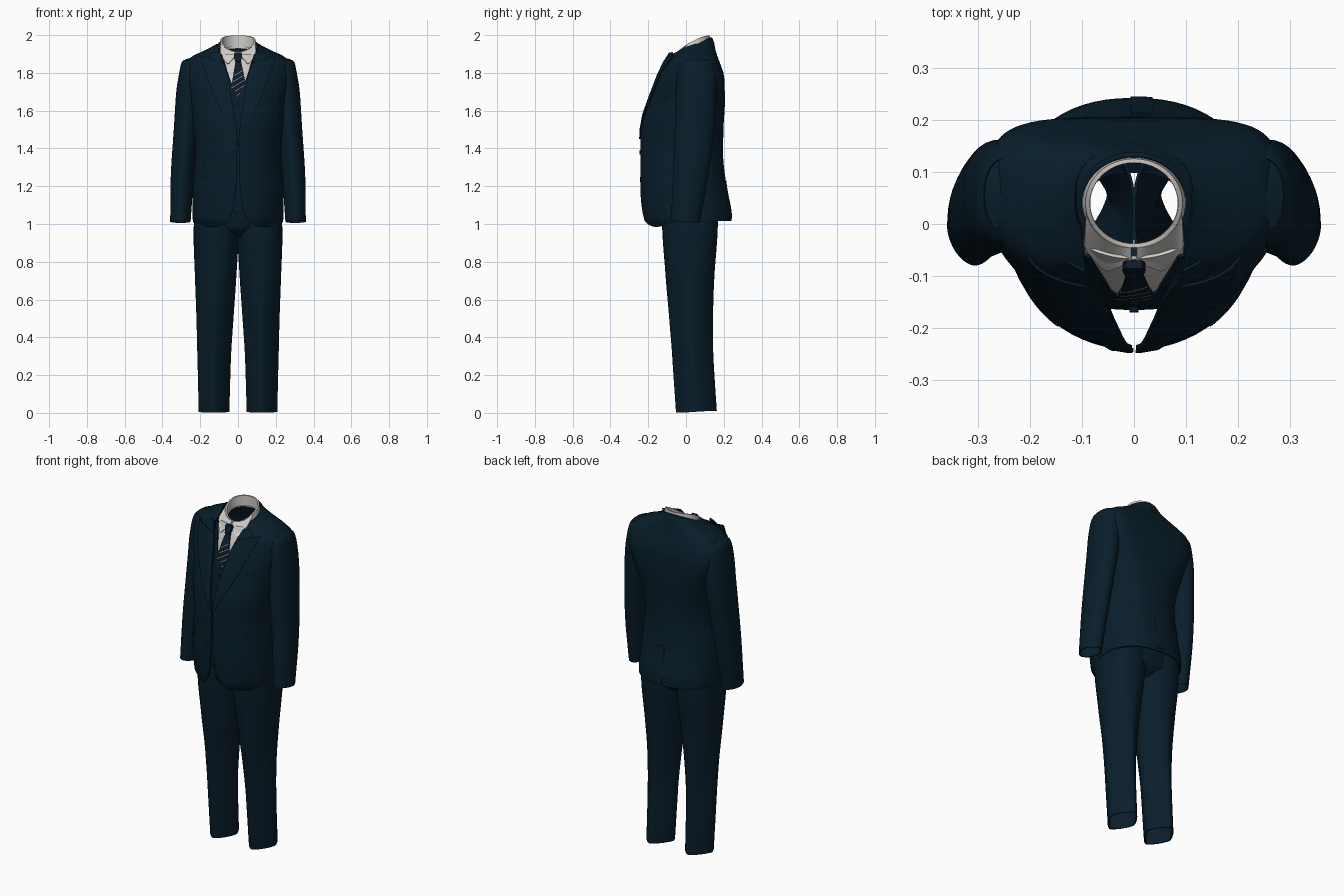
import bpy, bmesh, math
from mathutils import Vector

if "Cube" in bpy.data.objects:
    bpy.data.objects.remove(bpy.data.objects["Cube"])


def material(name, rgb):
    m = bpy.data.materials.new(name)
    m.use_nodes = True
    m.diffuse_color = (*rgb, 1)
    m.node_tree.nodes["Principled BSDF"].inputs["Base Color"].default_value = (*rgb, 1)
    m.node_tree.nodes["Principled BSDF"].inputs["Roughness"].default_value = 0.8
    return m


NAVY = material("navy wool", (0.0025, 0.0125, 0.023))
SEAM = material("dark seam", (0.002, 0.008, 0.013))
WHITE = material("shirt white", (0.62, 0.60, 0.57))
TIE = material("tie navy", (0.004, 0.010, 0.021))
STRIPE = material("tie stripe", (0.30, 0.25, 0.23))
BUTTON = material("button dark", (0.003, 0.010, 0.016))


def sample(table, z):
    """Smooth, overshoot-free interpolation of the rows of a table at height z."""
    z = min(max(z, table[0][0]), table[-1][0])
    k = max(i for i in range(len(table) - 1) if table[i][0] <= z)

    def slope(i, c):
        return (table[i + 1][c] - table[i][c]) / (table[i + 1][0] - table[i][0])

    def tangent(i, c):
        if i == 0 or i == len(table) - 1:
            return slope(min(i, len(table) - 2), c)
        a, b = slope(i - 1, c), slope(i, c)
        return 0 if a * b <= 0 else 2 * a * b / (a + b)

    h = table[k + 1][0] - table[k][0]
    t = (z - table[k][0]) / h
    u = 1 - t
    return [(1 + 2 * t) * u * u * table[k][c] + t * u * u * h * tangent(k, c)
            + t * t * (3 - 2 * t) * table[k + 1][c] - t * t * u * h * tangent(k + 1, c)
            for c in range(1, len(table[0]))]


def finish(ob, thick=0):
    bpy.ops.object.select_all(action="DESELECT")
    ob.select_set(True)
    bpy.context.view_layer.objects.active = ob
    if thick:
        mod = ob.modifiers.new("thickness", "SOLIDIFY")
        mod.thickness, mod.offset = thick, 0
        bpy.ops.object.modifier_apply(modifier=mod.name)
    bpy.ops.object.shade_smooth_by_angle(angle=math.radians(45))
    return ob


def sheet(name, rows, mats, closed=False, thick=0.006, cap=False, rule=None):
    """Skin a grid of points, optionally closed around and capped on the last row."""
    bm = bmesh.new()
    grid = [[bm.verts.new(p) for p in row] for row in rows]
    n = len(rows[0])
    for i in range(len(rows) - 1):
        for j in range(n if closed else n - 1):
            k = (j + 1) % n
            f = bm.faces.new((grid[i][j], grid[i][k], grid[i + 1][k], grid[i + 1][j]))
            f.material_index = rule(i) if rule else 0
    if cap:
        bm.faces.new(grid[-1])
    bmesh.ops.recalc_face_normals(bm, faces=bm.faces)
    me = bpy.data.meshes.new(name)
    bm.to_mesh(me)
    bm.free()
    for m in mats:
        me.materials.append(m)
    ob = bpy.data.objects.new(name, me)
    bpy.context.collection.objects.link(ob)
    return finish(ob, thick)


def power(v, e):
    return math.copysign(abs(v) ** e, v)


def back_power(z):
    """The back is round at the tail and flat across the shoulder blades."""
    return 2.3 + 2.6 * math.exp(-((z - 1.76) / .16) ** 2)


def body_point(table, z, t):
    rx, yf, yb = sample(table, z)
    e = 2 / (back_power(z) if math.sin(t) > 0 else 2)
    return Vector((rx * power(math.cos(t), e),
                   (yf + yb) / 2 + (yb - yf) / 2 * power(math.sin(t), e), z))


def on_body(table, x, z, lift=0.0, back=False):
    rx, yf, yb = sample(table, z)
    n = back_power(z) if back else 2
    d = max(0.0, 1 - abs(x / rx) ** n) ** (1 / n) * (yb - yf) / 2 + lift
    return Vector((x, (yf + yb) / 2 + (d if back else -d), z))


def panel(name, table, rows, mats, lift=0.0, side=1, cols=8, back=False, tip=0.0, **kw):
    """Cloth piece laid on a body; each row runs between two (x, z) points."""
    out = []
    for i, ((xa, za), (xb, zb)) in enumerate(rows):
        row = []
        for j in range(cols + 1):
            f = j / cols
            extra = tip * f * (i / (len(rows) - 1)) ** 2
            row.append(on_body(table, side * (xa + (xb - xa) * f), za + (zb - za) * f, lift + extra, back))
        out.append(row)
    return sheet(name, out, mats, **kw)


def disc(name, loc, radius, normal=(0, -1, 0)):
    bpy.ops.mesh.primitive_cylinder_add(vertices=16, radius=radius, depth=0.008, location=loc)
    ob = bpy.context.object
    ob.name = name
    ob.rotation_euler = Vector(normal).to_track_quat("Z", "Y").to_euler()
    ob.data.materials.append(BUTTON)
    finish(ob)


# Body profiles: height, half width, front y, back y
JACKET = [(0.98, .233, -.19, .237), (1.02, .238, -.222, .238), (1.2, .236, -.238, .21),
          (1.38, .222, -.238, .192), (1.52, .235, -.234, .195), (1.65, .25, -.197, .202),
          (1.78, .277, -.15, .198), (1.85, .278, -.118, .176), (1.885, .24, -.1, .163),
          (1.92, .165, -.088, .152), (1.95, .112, -.065, .14)]
VEST = [(1.06, .26, -.145, .13), (1.3, .27, -.162, .12), (1.6, .27, -.162, .11),
        (1.78, .2, -.13, .11), (1.93, .14, -.065, .12)]
SHIRT = [(1.6, .2, -.15, .1), (1.78, .17, -.118, .1), (1.88, .145, -.072, .12), (1.95, .13, -.046, .125)]
HIPS = [(.93, .1, -.05, .1), (.985, .224, -.118, .164), (1.15, .22, -.14, .17), (1.35, .2, -.14, .15)]
# Jacket opening: height, half gap
EDGE = [(0.98, .14), (.985, .105), (1.0, .072), (1.04, .04), (1.1, .022), (1.2, .01),
        (1.45, .004), (1.5, .009), (1.68, .038), (1.77, .052), (1.85, .075), (1.92, .097), (1.95, .1)]

# Jacket shell, open along the front, with the neck dropping forward
rows = []
for z in [.98, .983, .988, 1.0, 1.02, 1.05] + [1.08 + i * .03 for i in range(30)]:
    rx = sample(JACKET, z)[0]
    a = math.asin(min(.95, sample(EDGE, z)[0] / rx))
    ring = []
    for j in range(65):
        p = body_point(JACKET, z, -math.pi / 2 + a + (2 * math.pi - 2 * a) * j / 64)
        p.z += max(0, 1.2 - z) / .22 * .035 * min(1, max(0, (p.y + .2) / .25))
        p.z -= max(0, z - 1.87) / .08 * .035 * min(1, max(0, (.05 - p.y) / .1))
        ring.append(p)
    rows.append(ring)
sheet("jacket_body", rows, [NAVY], thick=.008)

# Jacket collar around the back of the neck
rows = []
for rx, ry, z, rise in ((.152, .11, 1.908, .019), (.128, .104, 1.925, .037),
                        (.109, .094, 1.94, .044), (.1, .087, 1.94, .045)):
    ring = []
    for j in range(33):
        t = math.radians(-42 + 264 * j / 32)
        ring.append((rx * math.cos(t), .042 + ry * math.sin(t), z + rise * math.sin(t)))
    rows.append(ring)
sheet("jacket_collar", rows, [NAVY], thick=.006)

# Limb profiles: height, centre x, centre y, half width, half depth, section power (1 is a diamond)
LEG = [(0.006, .127, .055, .078, .105, 1.35), (.3, .126, .036, .086, .106, 1.35), (.5, .122, .027, .095, .113, 1.45),
       (.75, .118, .021, .108, .128, 1.9), (.95, .116, .021, .116, .143, 2.3), (1.1, .114, .02, .114, .148, 2.5)]
SLEEVE = [(1.012, .305, -.003, .051, .074, 1.75), (1.25, .295, .024, .058, .09, 1.85), (1.5, .275, .045, .062, .102, 2),
          (1.7, .258, .055, .066, .104, 2.1), (1.8, .25, .055, .058, .1, 2.2), (1.85, .247, .055, .051, .087, 2.2),
          (1.872, .245, .055, .036, .062, 2.2)]


def tube(name, table, heights, side, tilt):
    rows = []
    for z in heights:
        cx, cy, rx, ry, n = sample(table, z)
        low = max(0, 1 - (z - table[0][0]) / .1)
        ring = []
        for j in range(40):
            t = 2 * math.pi * j / 40
            c, s = math.cos(t), math.sin(t)
            ring.append((side * (cx + rx * power(c, 2 / n)), cy + ry * power(s, 2 / n), z + tilt * s * low))
        rows.append(ring)
    return sheet(name, rows, [NAVY], closed=True)


def neckline(t, rx, ry, z):
    """Point on a shirt collar ring that dips towards the throat."""
    c, s = math.cos(t), math.sin(t)
    return Vector((rx * c, .04 + ry * s, z + .043 * s - .015 * s * s))


# Paired parts
for side, tag in ((1, "left"), (-1, "right")):
    tube(tag + "_trouser_leg", LEG, [.006 + i * .0497 for i in range(23)], side, .005)
    tube(tag + "_sleeve", SLEEVE, [1.012 + i * .04 for i in range(21)] + [1.84, 1.855, 1.866], side, -.006)
    sheet(tag + "_sleeve_head", [[(side * (.246 + r * .042 * math.cos(t)), .055 + r * .072 * math.sin(t), 1.866 + h)
                                  for t in [2 * math.pi * j / 24 for j in range(24)]]
                                 for r, h in ((1, 0), (.6, .008), (.2, .012))], [NAVY], closed=True, cap=True, thick=0)
    panel(tag + "_lapel", JACKET,
          [((.003, 1.45), (.012, 1.45)), ((.008, 1.5), (.045, 1.52)), ((.02, 1.58), (.09, 1.6)),
           ((.036, 1.68), (.135, 1.7)), ((.054, 1.79), (.175, 1.81)), ((.074, 1.85), (.203, 1.892))],
          [NAVY], lift=.008, tip=.03, side=side)
    panel(tag + "_collar_leaf", JACKET,
          [((.074, 1.853), (.14, 1.868)), ((.084, 1.875), (.155, 1.885)), ((.095, 1.905), (.13, 1.908))],
          [NAVY], lift=.01, side=side)
    panel(tag + "_pocket_flap", JACKET, [((.145, 1.255), (.216, 1.245)), ((.145, 1.315), (.216, 1.305))],
          [NAVY], lift=.005, side=side)
    panel(tag + "_vest_front", VEST,
          [((0, 1.06), (.06, 1.08)), ((0, 1.12), (.17, 1.1))] + [((0, 1.2 + i * .12), (.17, 1.2 + i * .12)) for i in range(4)]
          + [((0, 1.665), (.17, 1.66)), ((.043, 1.77), (.16, 1.76)), ((.085, 1.9), (.125, 1.89))], [NAVY], side=side)
    # Folded shirt collar: from the neckline down to a point beside the knot
    top, low = [], []
    for i in range(17):
        u = i / 16
        p = neckline(math.radians(-87 + 75 * u), .094, .085, 1.969)
        drop = .012 + .065 * u / .4 if u < .4 else .077 - .03 * (u - .4) / .6
        q = on_body(SHIRT, p.x * 1.04, p.z - drop, .008)
        q.y = min(q.y, p.y - .004)
        p.x, q.x = p.x * side, q.x * side
        top.append(p)
        low.append(q)
    sheet(tag + "_shirt_collar_leaf", [top, [p.lerp(q, .5) for p, q in zip(top, low)], low], [WHITE], thick=.004)
    # Cuff buttons sit on the rear of the sleeve
    for i in range(4):
        z = 1.06 + i * .026
        cx, cy, rx, ry, n = sample(SLEEVE, z)
        disc(tag + "_cuff_button", (side * (cx + rx * .4), cy + ry * .84, z), .008, (side * .5, 1, 0))

# Trouser hips and seat, open at the waist and legs
sheet("trouser_hips", [[body_point(HIPS, z, 2 * math.pi * j / 48) for j in range(48)]
                       for z in (.93, .95, .97, .985, 1.08, 1.15, 1.25, 1.35)], [NAVY], closed=True)

# Shirt front and neckband
panel("shirt_front", SHIRT, [((-w, z), (w, z)) for w, z in
                             ((.09, 1.62), (.09, 1.7), (.09, 1.78), (.092, 1.85), (.095, 1.9))],
      [WHITE], cols=14)
sheet("shirt_collar", [[neckline(2 * math.pi * j / 48, rx, ry, z) for j in range(48)]
                       for rx, ry, z in ((.098, .086, 1.9), (.097, .086, 1.94), (.092, .084, 1.969),
                                         (.086, .079, 1.969), (.086, .079, 1.91))], [WHITE], closed=True, thick=.004)

# Tie with slanted stripes
blade = []
for i in range(49):
    z, w = 1.67 + i * .004, .014 + .022 * min(1, (48 - i) / 30)
    blade.append(((-w, z - w * .6), (w, z + w * .6)))
panel("tie_blade", SHIRT, blade, [TIE, STRIPE], lift=.012, thick=.008, rule=lambda i: int(i < 32 and i % 7 == 3))
panel("tie_knot", SHIRT, [((-.013, 1.858), (.013, 1.858)), ((-.02, 1.88), (.02, 1.88)), ((-.022, 1.895), (.022, 1.895)),
                          ((-.016, 1.906), (.016, 1.906))], [TIE], lift=.016, thick=.016)

# Breast pocket and back vent
panel("breast_pocket", JACKET, [((.15, 1.645), (.212, 1.655)), ((.15, 1.67), (.212, 1.68))], [NAVY], lift=.003)
panel("back_vent", JACKET, [((-.004, 1.03 + i * .04), (.035, 1.03 + i * .04)) for i in range(6)],
      [NAVY], lift=.004, back=True, cols=4)
panel("vent_seam", JACKET, [((-.007, 1.03 + i * .04), (-.004, 1.03 + i * .04)) for i in range(6)],
      [SEAM], lift=.005, back=True, cols=1, thick=.004)

# Front buttons
for x, z in ((-.014, 1.38), (-.03, 1.235)):
    disc("jacket_button", on_body(JACKET, x, z, .004), .013)
for z in (1.63, 1.54, 1.46, 1.14):
    disc("vest_button", on_body(VEST, 0, z, .004), .009)
